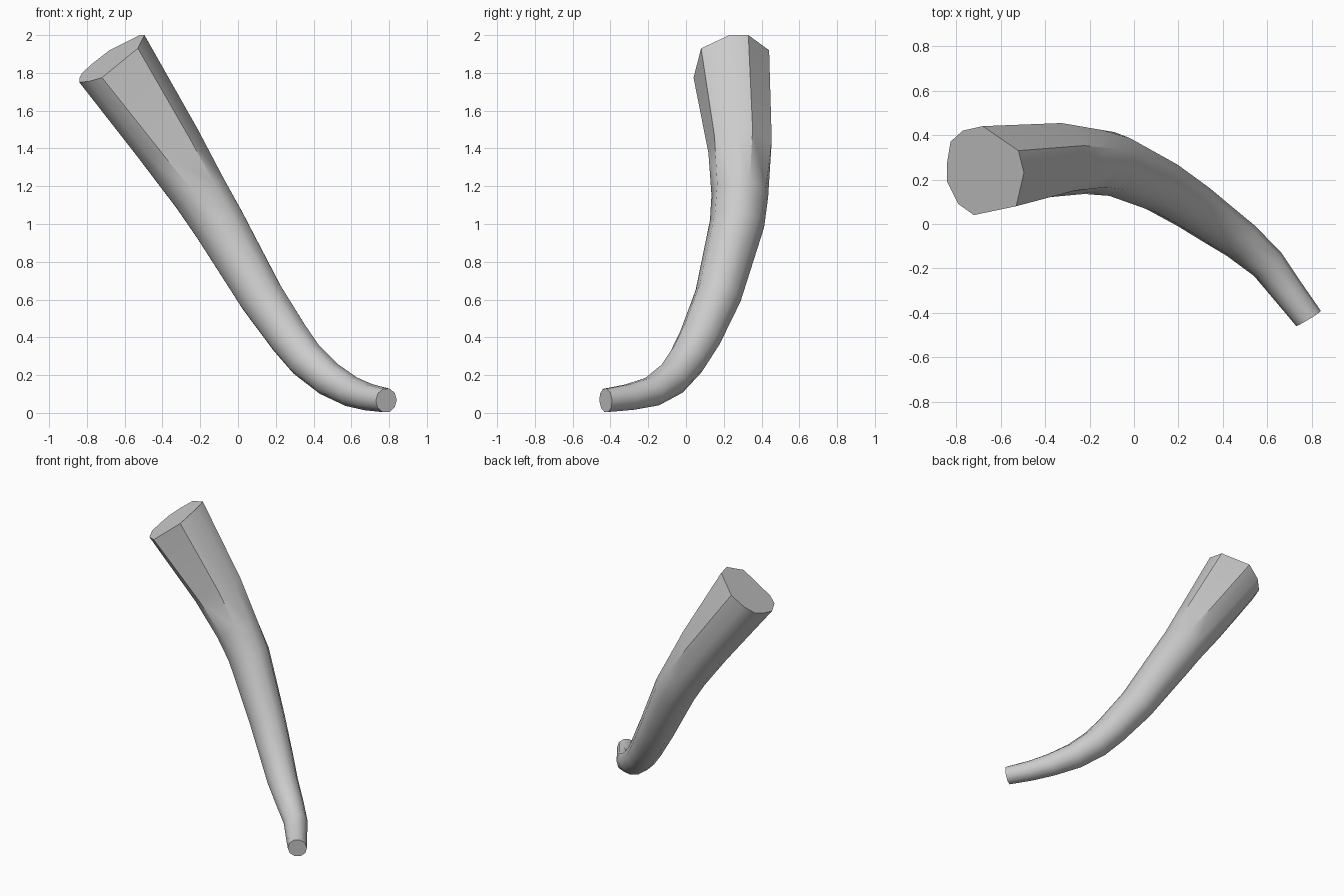
import bpy, bmesh, math
from mathutils import Vector

if "Cube" in bpy.data.objects:
    bpy.data.objects.remove(bpy.data.objects["Cube"])

# Wide irregular end outline
cap = [(-.72, .04, 1.775), (-.53, .08, 1.93), (-.495, .23, 2.0), (-.52, .33, 2.0),
       (-.68, .44, 1.92), (-.77, .42, 1.85), (-.825, .37, 1.80), (-.84, .28, 1.77),
       (-.84, .19, 1.75), (-.79, .09, 1.755)]
cap = [Vector(p) for p in cap]

# Centre line: x, y, z, radius
path = [(-.67, .24, 1.88, .21), (-.36, .285, 1.41, .175), (-.20, .285, 1.16, .152),
        (-.10, .27, 1.00, .145), (.12, .17, .62, .124), (.27, .075, .40, .112),
        (.36, .01, .285, .104), (.48, -.075, .18, .093), (.60, -.18, .112, .081),
        (.69, -.30, .083, .072), (.785, -.425, .066, .065)]
pts = [Vector(p[:3]) for p in path]
n = len(cap)


def tangent(i):
    if i == 0:
        return Vector((.59, 0, -.8)).normalized()
    if i == len(pts) - 1:
        return Vector((.52, -.85, -.06)).normalized()
    return ((pts[i + 1] - pts[i]).normalized() + (pts[i] - pts[i - 1]).normalized()).normalized()


# Loft the rings, carrying the angles of the wide end along the curve
bm = bmesh.new()
t0 = tangent(0)
u = Vector((0, -1, 0))
angles = [math.atan2((p - pts[0]).dot(t0.cross(u)), (p - pts[0]).dot(u)) for p in cap]
rings = [[bm.verts.new(p) for p in cap]]
for i in range(1, len(pts)):
    t = tangent(i)
    u = (u - t * u.dot(t)).normalized()
    v = t.cross(u)
    # angles even out along the first part of the curve
    k = min(1, i / 3)
    sgn = 1 if math.sin(angles[2]) > 0 else -1
    ring = []
    for j, a in enumerate(angles):
        even = sgn * 2 * math.pi * j / n
        d = math.atan2(math.sin(even - a), math.cos(even - a))
        b = a + d * k
        ring.append(bm.verts.new(pts[i] + (u * math.cos(b) + v * math.sin(b)) * path[i][3]))
    rings.append(ring)
for a, b in zip(rings, rings[1:]):
    for j in range(n):
        bm.faces.new((a[j], a[(j + 1) % n], b[(j + 1) % n], b[j]))
bm.faces.new(rings[0])
bm.faces.new(rings[-1])
bmesh.ops.recalc_face_normals(bm, faces=bm.faces)

mesh = bpy.data.meshes.new("curved_horn")
bm.to_mesh(mesh)
bm.free()
horn = bpy.data.objects.new("curved_horn", mesh)
bpy.context.collection.objects.link(horn)
bpy.context.view_layer.objects.active = horn
horn.select_set(True)
bpy.ops.object.shade_smooth_by_angle(angle=math.radians(40))
